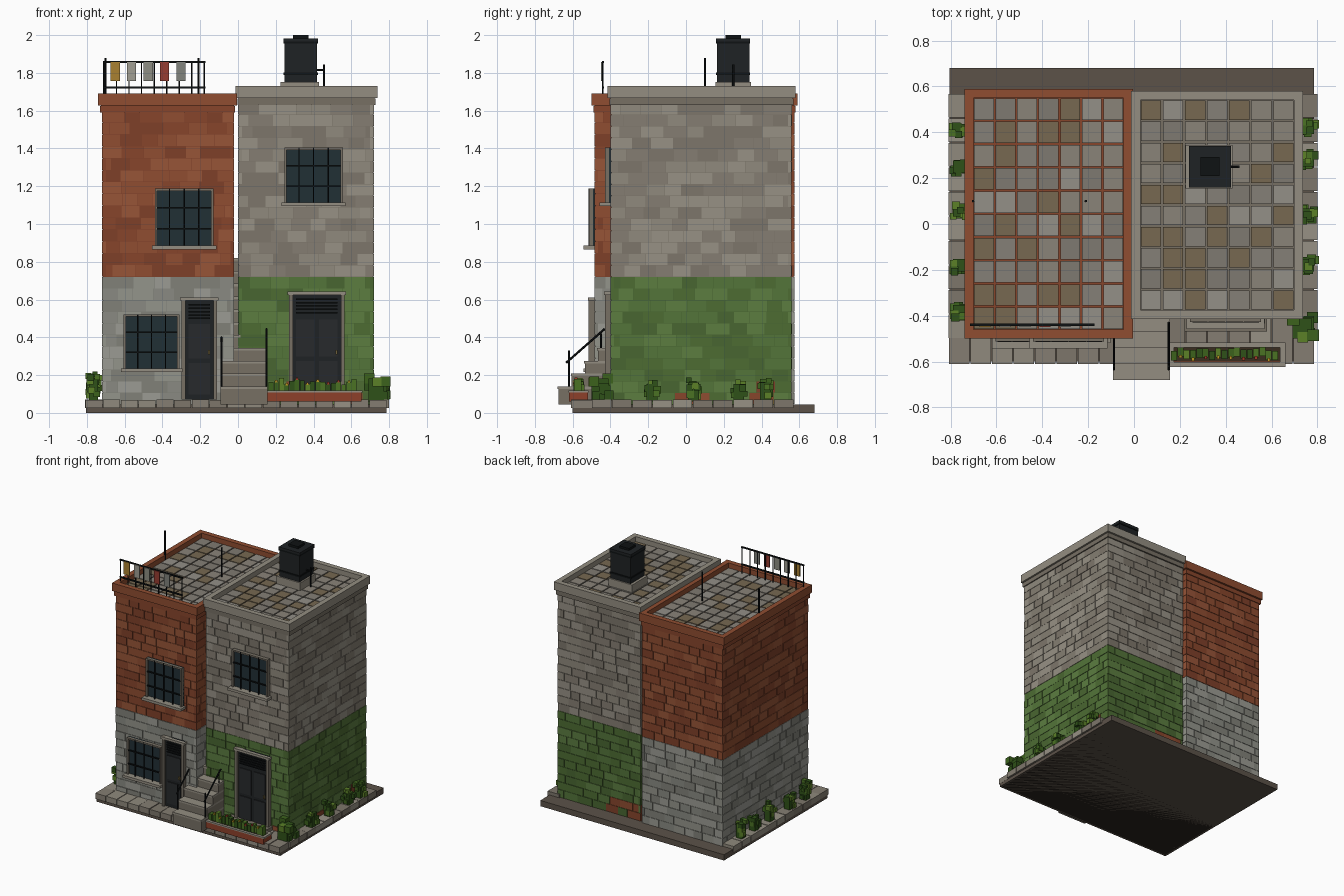
import bpy, bmesh, random
from mathutils import Vector

if "Cube" in bpy.data.objects:
    bpy.data.objects.remove(bpy.data.objects["Cube"])

random.seed(7)
MATS = {}


def mat(rgb):
    """Material from 0-255 display colour."""
    if rgb not in MATS:
        m = bpy.data.materials.new("colour_%d_%d_%d" % rgb)
        m.diffuse_color = [(c / 255) ** 2.2 for c in rgb] + [1]
        m.use_nodes = True
        m.node_tree.nodes["Principled BSDF"].inputs["Base Color"].default_value = m.diffuse_color
        MATS[rgb] = m
    return MATS[rgb]


class Part:
    """Collects boxes and rods into one object."""
    def __init__(self, name):
        self.name, self.bm, self.cols = name, bmesh.new(), []

    def paint(self, faces, col):
        if col not in self.cols:
            self.cols.append(col)
        for f in faces:
            f.material_index = self.cols.index(col)

    def box(self, x0, x1, y0, y1, z0, z1, col):
        v = [self.bm.verts.new((x, y, z)) for z in (z0, z1)
             for x, y in ((x0, y0), (x1, y0), (x1, y1), (x0, y1))]
        idx = [(3, 2, 1, 0), (4, 5, 6, 7)] + [(i, (i + 1) % 4, (i + 1) % 4 + 4, i + 4) for i in range(4)]
        self.paint([self.bm.faces.new([v[i] for i in q]) for q in idx], col)

    def rod(self, a, b, r, col):
        a, b = Vector(a), Vector(b)
        d = b - a
        m = d.to_track_quat('Z', 'Y').to_matrix().to_4x4()
        m.translation = (a + b) / 2
        g = bmesh.ops.create_cone(self.bm, cap_ends=True, segments=6, radius1=r, radius2=r,
                                  depth=d.length, matrix=m)
        self.paint({f for v in g['verts'] for f in v.link_faces}, col)

    def done(self):
        me = bpy.data.meshes.new(self.name)
        self.bm.to_mesh(me)
        self.bm.free()
        for c in self.cols:
            me.materials.append(mat(c))
        bpy.context.collection.objects.link(bpy.data.objects.new(self.name, me))


STONE = [(142, 136, 124), (132, 125, 114), (150, 144, 132), (124, 117, 106)]
PALE = [(146, 147, 138), (136, 137, 129), (154, 154, 146), (128, 128, 120)]
BRICK = [(142, 78, 52), (134, 71, 47), (150, 85, 58), (126, 66, 45)]
GREEN = [(84, 116, 60), (78, 108, 54), (92, 124, 66), (74, 102, 52)]
TILE = [(136, 130, 120), (126, 121, 112), (146, 142, 134), (118, 104, 82), (132, 127, 118)]
LEAF = [(62, 98, 34), (76, 114, 40), (50, 82, 30), (92, 128, 44)]
GREY, LIGHT, DARK, GLASS = (118, 111, 100), (146, 140, 128), (36, 39, 41), (38, 51, 56)
IRON, BROWN, RED = (22, 25, 26), (92, 83, 74), (140, 66, 46)


def masonry(name, x0, x1, y0, y1, z0, z1, rows, cols, patch=None):
    p = Part(name)
    e, g = 0.005, 0.0012
    p.box(x0 + e, x1 - e, y0 + e, y1 - e, z0, z1, cols[3])
    h = (z1 - z0) / rows
    for side in range(4):
        a, b = (x0, x1) if side < 2 else (y0, y1)
        for r in range(rows):
            s = a
            zl, zh = z0 + r * h + g, z0 + (r + 1) * h - g
            length = random.uniform(.04, .12)
            while s < b - 1e-4:
                t = s + length
                if b - t < .035:
                    t = b
                c = random.choice(cols)
                if patch and r < 2 and random.random() < .22:
                    c = random.choice(patch)
                u, w, o = s + g, t - g, random.uniform(0, .002)
                if side == 0: p.box(u, w, y0 + o, y0 + .02, zl, zh, c)
                if side == 1: p.box(u, w, y1 - .02, y1 - o, zl, zh, c)
                if side == 2: p.box(x0 + o, x0 + .02, u, w, zl, zh, c)
                if side == 3: p.box(x1 - .02, x1 - o, u, w, zl, zh, c)
                s, length = t, random.uniform(.075, .135)
    p.done()


def ring(p, x0, x1, y0, y1, z0, z1, w, col):
    p.box(x0, x1, y0, y0 + w, z0, z1, col)
    p.box(x0, x1, y1 - w, y1, z0, z1, col)
    p.box(x0, x0 + w, y0 + w, y1 - w, z0, z1, col)
    p.box(x1 - w, x1, y0 + w, y1 - w, z0, z1, col)


def roof(name, x0, x1, y0, y1, z, cols, grout):
    # stepped cornice and parapet
    p = Part(name + "_parapet")
    ring(p, x0 + .01, x1 - .01, y0 + .01, y1 - .01, z - .1, z - .066, .05, cols[1])
    ring(p, x0, x1, y0, y1, z - .062, z, .04, cols[0])
    ring(p, x0 + .015, x1 - .015, y0 + .015, y1 - .015, z - .07, z - .058, .03, cols[3])
    p.done()
    # tiled deck
    p = Part(name + "_tiles")
    a, b, c, d = x0 + .038, x1 - .038, y0 + .038, y1 - .038
    p.box(a, b, c, d, z - .1, z - .045, grout)
    w, h = (b - a) / 7, (d - c) / 10
    for i in range(7):
        for j in range(10):
            p.box(a + i * w + .004, a + (i + 1) * w - .004, c + j * h + .004, c + (j + 1) * h - .004,
                  z - .06, z - .038, random.choice(TILE))
    p.done()


def window(name, x0, x1, z0, z1, y):
    p = Part(name)
    p.box(x0, x1, y - .008, y + .01, z0, z1, GLASS)
    for a, b in ((x0, x0 + .012), (x1 - .012, x1)):
        p.box(a, b, y - .028, y + .01, z0, z1, GREY)
    p.box(x0, x1, y - .028, y + .01, z1 - .012, z1, GREY)
    p.box(x0 - .015, x1 + .015, y - .058, y + .01, z0 - .006, z0 + .014, LIGHT)
    for i in range(1, 4):
        x = x0 + (x1 - x0) * i / 4
        p.rod((x, y - .026, z0), (x, y - .026, z1), .004, IRON)
    for f in (.33, .68):
        z = z0 + (z1 - z0) * f
        p.box(x0 + .01, x1 - .01, y - .03, y - .02, z - .004, z + .004, IRON)
    p.done()


def door(name, x0, x1, z0, z1, y, leaves):
    p = Part(name)
    p.box(x0, x1, y - .012, y + .01, z0, z1, DARK)
    for a, b in ((x0 - .004, x0 + .016), (x1 - .016, x1 + .004)):
        p.box(a, b, y - .03, y + .01, z0, z1, GREY)
    p.box(x0 - .012, x1 + .012, y - .034, y + .01, z1 - .018, z1, LIGHT)
    a, b = x0 + .02, x1 - .02
    w = (b - a) / leaves
    for i in range(leaves):
        s, t = a + i * w + .012, a + (i + 1) * w - .012
        for lo, hi in ((.05, .36), (.40, .74)):
            p.box(s, t, y - .018, y, z0 + (z1 - z0) * lo, z0 + (z1 - z0) * hi, (44, 46, 48))
    for k in range(5):
        z = z1 - .04 - k * .018
        p.box(a + .012, b - .012, y - .022, y, z - .004, z + .004, IRON)
    p.box(b - .024, b - .012, y - .03, y, z0 + .24, z0 + .262, (110, 96, 60))
    p.done()


# ground slab and kerb stones
p = Part("ground_slab")
p.box(-.805, .785, -.6, .68, 0, .045, BROWN)
p.box(-.79, .77, -.585, .665, -.0005 + .0005, .002, (44, 39, 34))
p.done()
p = Part("kerb_stones")
for i in range(17):
    x = -.81 + i * .094
    p.box(x + .002, x + .092, -.61, -.39, .025, .068 + random.uniform(0, .004), random.choice(STONE))
for i in range(10):
    y = -.5 + i * .107
    for a, b in ((-.81, -.70), (.70, .80)):
        p.box(a, b, y + .002, y + .105, .025, .068 + random.uniform(0, .004), random.choice(STONE))
p.done()

# two houses
masonry("left_house_lower_wall", -.72, -.02, -.485, .575, .045, .72, 11, PALE)
masonry("left_house_upper_wall", -.72, -.02, -.485, .575, .72, 1.6, 14, BRICK)
masonry("right_house_lower_wall", 0, .72, -.4, .56, .045, .72, 11, GREEN, BRICK)
masonry("right_house_upper_wall", 0, .72, -.4, .56, .72, 1.64, 15, STONE)
roof("left_roof", -.74, -.005, -.5, .59, 1.69, BRICK, BRICK[1])
roof("right_roof", -.012, .738, -.415, .58, 1.73, [LIGHT, GREY, LIGHT, GREY], GREY)

# windows and doors
window("left_upper_window", -.44, -.13, .872, 1.187, -.485)
window("left_lower_window", -.605, -.31, .222, .522, -.485)
window("right_upper_window", .245, .555, 1.1, 1.405, -.4)
door("left_door", -.295, -.115, .07, .612, -.485, 1)
door("right_door", .275, .56, .07, .642, -.4, 2)
p = Part("right_door_step")
p.box(.22, .58, -.47, -.39, .06, .1, GREY)
p.done()

# front stairs, continuing in the slot between the houses
p = Part("stairs")
for i in range(11):
    y, z = -.675 + i * .07, .14 + i * .068
    x0, x1 = (-.092, .157) if i < 4 else (-.03, .012)
    p.box(x0, x1, y, max(y + .075, -.39), z - .068 if i else .045, z - .014, GREY)
    p.box(x0, x1, y - .005, max(y + .075, -.39), z - .014, z, LIGHT)
p.done()
p = Part("stair_handrails")
for x in (-.087, .151):
    p.rod((x, -.62, .14), (x, -.62, .33), .006, IRON)
    p.rod((x, -.45, .3), (x, -.45, .42), .005, IRON)
    p.rod((x, -.635, .265), (x, -.43, .445), .006, IRON)
p.done()

# flower planter
p = Part("planter")
ring(p, .157, .655, -.62, -.52, .06, .107, .02, RED)
ring(p, .153, .66, -.623, -.517, .107, .118, .022, LIGHT)
p.box(.17, .64, -.6, -.53, .06, .11, (60, 48, 36))
p.done()
p = Part("planter_flowers")
for i in range(17):
    x, y, h = .175 + i * .0275, random.uniform(-.575, -.555), random.uniform(.04, .085)
    p.box(x - .013, x + .013, y - .02, y + .02, .1, .1 + h, random.choice(LEAF))
    if i % 2:
        p.box(x - .006, x + .006, y - .027, y - .012, .095 + h, .108 + h,
              random.choice([(190, 150, 40), (160, 60, 45)]))
p.done()


# shrubs of small leaf blocks
def shrub(name, x, y, r, h):
    p = Part(name)
    p.box(x - r * .55, x + r * .55, y - r * .6, y + r * .6, .06, .07 + h * .75, LEAF[2])
    for k in range(12):
        s = r * random.uniform(.28, .42)
        a, b = x + random.uniform(-1, 1) * (r - s), y + random.uniform(-1, 1) * (r - s)
        z = .07 + s + random.random() * (h - 2 * s)
        p.box(a - s, a + s, b - s, b + s, z - s, z + s, random.choice(LEAF))
    p.done()


for i, y in enumerate((-.18, .04, .28, .42)):
    shrub("right_shrub_%d" % i, .76, y, .047, .11 + .01 * (i % 2))
for i, y in enumerate((-.38, -.18, .06, .25, .41)):
    shrub("left_shrub_%d" % i, -.765, y, .045, .13 if i % 2 else .15)
shrub("corner_shrub", .733, -.455, .075, .15)

# water tank on its stand
p = Part("water_tank")
p.box(.225, .43, .155, .345, 1.69, 1.752, LIGHT)
p.box(.245, .418, .165, .335, 1.752, 1.965, DARK)
for z in (1.79, 1.955):
    p.box(.24, .423, .16, .34, z, z + .012, IRON)
p.box(.24, .423, .16, .34, 1.967, 1.983, DARK)
p.box(.29, .373, .21, .292, 1.983, 2.0, IRON)
p.rod((.455, .25, 1.69), (.455, .25, 1.845), .006, IRON)
p.rod((.41, .25, 1.815), (.46, .25, 1.815), .006, IRON)
p.done()

# roof railing with hanging cloths, and two poles
p = Part("roof_railing")
for i in range(9):
    x = -.71 + i * .0665
    p.rod((x, -.44, 1.65), (x, -.44, 1.86), .004, IRON)
for z in (1.722, 1.857):
    p.box(-.715, -.173, -.445, -.435, z - .005, z + .005, IRON)
p.done()
p = Part("hanging_cloths")
for x, c in zip((-.65, -.563, -.475, -.388, -.302),
                ((168, 128, 52), (160, 157, 146), (140, 140, 130), (150, 62, 52), (128, 130, 124))):
    p.box(x - .024, x + .024, -.45, -.442, 1.757, 1.857, c)
p.done()
p = Part("roof_poles")
for x in (-.702, -.21):
    p.rod((x, .1, 1.64), (x, .1, 1.88), .006, IRON)
p.done()
